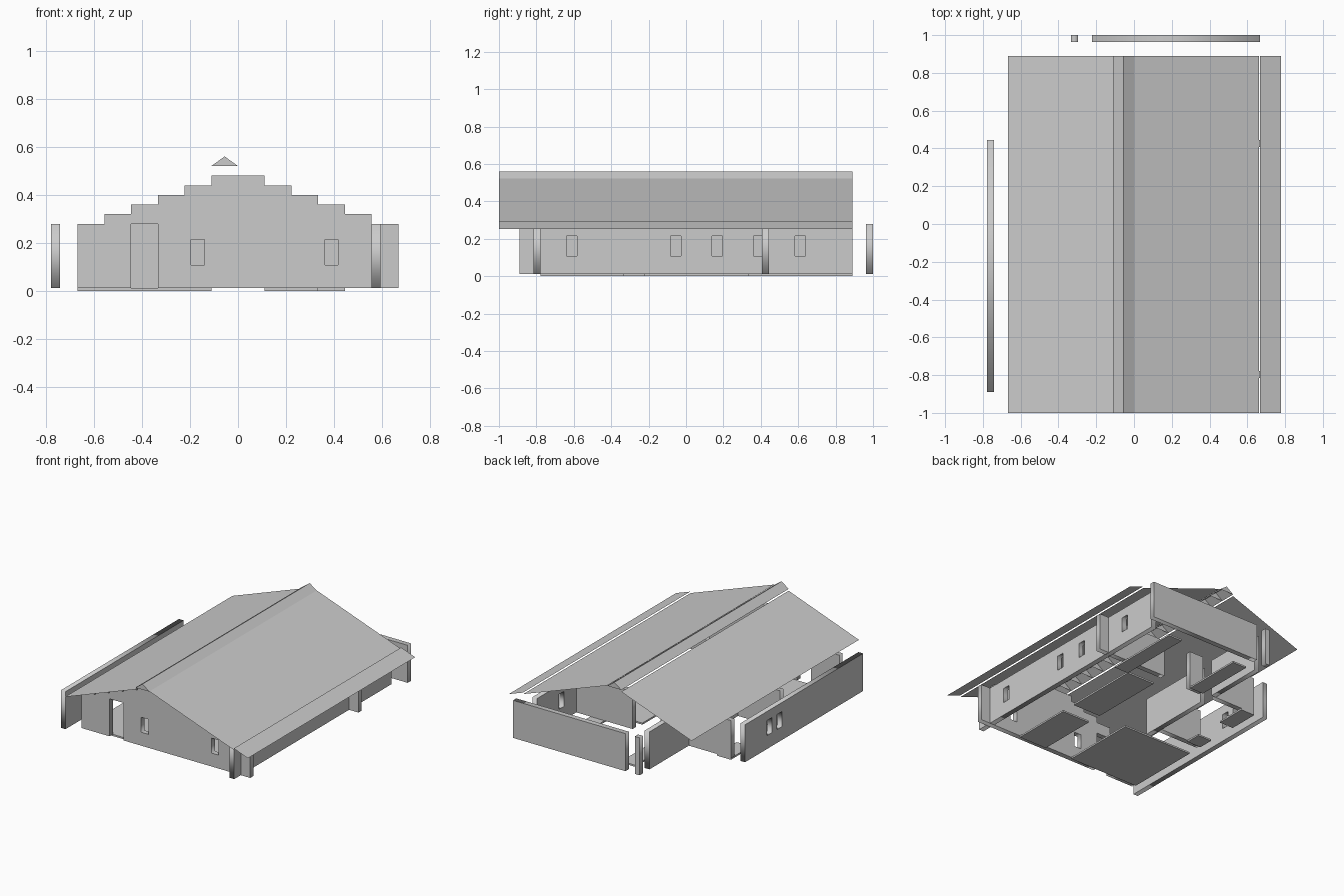
import bpy, bmesh

if "Cube" in bpy.data.objects:
    bpy.data.objects.remove(bpy.data.objects["Cube"])

U = 1 / 9            # building grid cell
T = U / 3            # wall thickness
Z0, Z1 = 0.012, 0.28  # wall bottom and top


def mesh_object(name, bm):
    bm.normal_update()
    me = bpy.data.meshes.new(name)
    bm.to_mesh(me)
    bm.free()
    ob = bpy.data.objects.new(name, me)
    bpy.context.collection.objects.link(ob)
    return ob


def rect(a0, a1, b0, b1):
    return [(a0, b0), (a1, b0), (a1, b1), (a0, b1)]


def wall(name, axis, pos, outline, windows=()):
    """Upright wall along an axis, spanning pos..pos+T, with window holes."""
    cu = bpy.data.curves.new(name + "_outline", 'CURVE')
    cu.dimensions = '2D'
    cu.fill_mode = 'BOTH'
    cu.extrude = T / 2
    for loop in [outline] + [rect(c - 0.028, c + 0.028, 0.108, 0.215) for c in windows]:
        sp = cu.splines.new('POLY')
        sp.points.add(len(loop) - 1)
        for p, (a, b) in zip(sp.points, loop):
            p.co = (a, b, 0, 1)
        sp.use_cyclic_u = True
    tmp = bpy.data.objects.new(name + "_tmp", cu)
    bpy.context.collection.objects.link(tmp)
    bpy.context.view_layer.update()
    dg = bpy.context.evaluated_depsgraph_get()
    src = bpy.data.meshes.new_from_object(tmp.evaluated_get(dg))
    bm = bmesh.new()
    bm.from_mesh(src)
    for v in bm.verts:
        a, b, t = v.co
        t += pos + T / 2
        v.co = (a, t, b) if axis == 'x' else (t, a, b)
    bmesh.ops.remove_doubles(bm, verts=bm.verts, dist=1e-5)
    bmesh.ops.recalc_face_normals(bm, faces=bm.faces)
    bpy.data.objects.remove(tmp)
    bpy.data.curves.remove(cu)
    bpy.data.meshes.remove(src)
    return mesh_object(name, bm)


def plain_wall(name, axis, pos, a0, a1, windows=()):
    return wall(name, axis, pos, rect(a0, a1, Z0, Z1), windows)


# Front wall: stepped gable with a door notch
steps = []
for i in range(5):
    steps += [((-5 + i) * U, Z1 + 0.04 * i), ((-5 + i) * U, Z1 + 0.04 * (i + 1))]
left = [(-6 * U, Z1)] + steps
right = [(-x, z) for x, z in reversed(left)]
door = [(-3 * U, Z0), (-3 * U, Z1), (-4 * U, Z1), (-4 * U, Z0)]
wall("front_gable_wall", 'x', -7 * U - T,
     [(-6 * U, Z0)] + left + right + [(6 * U, Z0)] + door, (-1.5 * U, 3.5 * U))

# Outer walls
plain_wall("right_wall", 'y', 5 * U, -8 * U, 8 * U,
           [k * U for k in (-5.5, -0.5, 1.5, 3.5, 5.5)])
plain_wall("left_wall", 'y', -7 * U, -8 * U, 4 * U, (0.5 * U, 1.5 * U))
plain_wall("back_wall", 'x', 1 - T, -2 * U, 6 * U)
plain_wall("back_post", 'x', 1 - T, -3 * U, -3 * U + T)

# Inner walls
for i, (a0, a1) in enumerate([(1, 6), (-2, -1), (-6, -3)]):
    plain_wall(f"cross_wall_{i}", 'x', 4 * U - T, a0 * U, a1 * U)
plain_wall("back_passage_wall", 'y', -3 * U, 4 * U, 8 * U)
plain_wall("room_side_wall", 'y', -3 * U, -2 * U, 3 * U)
plain_wall("room_front_wall", 'x', -U - T, -6 * U, -3 * U)

# Floor slabs, in grid cells: x0, x1, y0, y1
for i, (x0, x1, y0, y1) in enumerate([
        (-6, -1, -7, -2), (1, 3, -7, -3), (1, 3, -2, 3), (3, 4, 3, 8),
        (-2, -1, 4, 8), (-6, -5, -1, 0), (-6, -5, 2, 4)]):
    bm = bmesh.new()
    bmesh.ops.create_cube(bm, size=1)
    for v in bm.verts:
        v.co = ((x1 if v.co.x > 0 else x0) * U, (y1 if v.co.y > 0 else y0) * U,
                Z0 if v.co.z > 0 else 0)
    mesh_object(f"floor_{i}", bm)

# Thin roof sheets
Y0, Y1 = -1, 8 * U
for name, (xa, za), (xb, zb) in [
        ("roof_left", (-6 * U, 0.305), (-U, 0.507)),
        ("roof_right", (0, 0.522), (6 * U - 0.004, 0.284)),
        ("roof_eave", (6 * U, 0.293), (7 * U, 0.253))]:
    bm = bmesh.new()
    bm.faces.new([bm.verts.new(p) for p in
                  [(xa, Y0, za), (xb, Y0, zb), (xb, Y1, zb), (xa, Y1, za)]])
    mesh_object(name, bm)

# Ridge cap: open-bottomed tiles with triangular ends
bm = bmesh.new()
rows = [[bm.verts.new((x, Y0 + i * U, z)) for x, z in
         ((-U, 0.52), (-U / 2, 0.56), (0, 0.52))] for i in range(18)]
for r in rows:
    bm.faces.new(r[::-1] if r is not rows[-1] else r)
for p, q in zip(rows, rows[1:]):
    for k in range(2):
        bm.faces.new([p[k], p[k + 1], q[k + 1], q[k]])
mesh_object("ridge_cap", bm)
